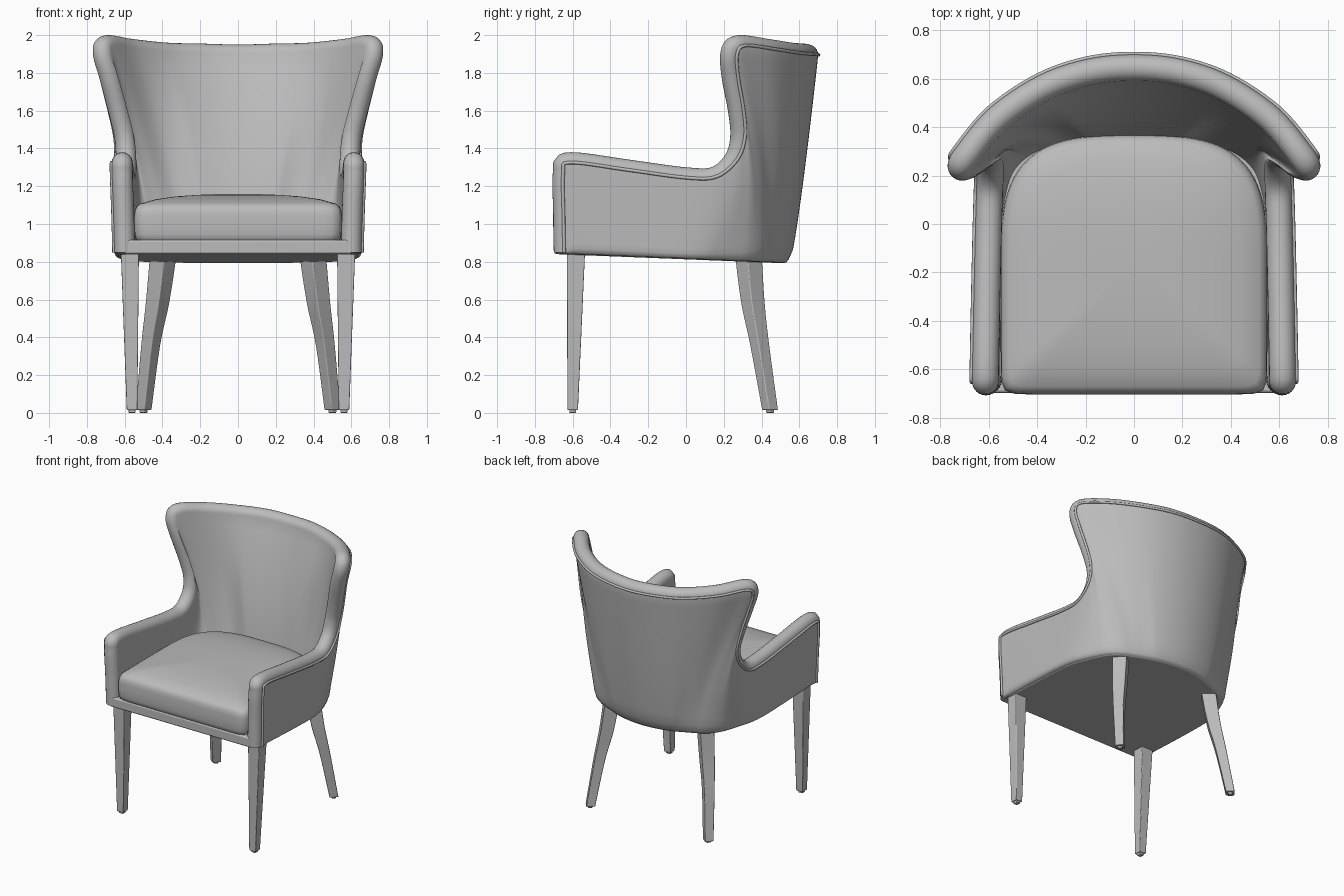
import bpy, bmesh, math
from mathutils import Vector

if "Cube" in bpy.data.objects:
    bpy.data.objects.remove(bpy.data.objects["Cube"])

grey = bpy.data.materials.new("grey upholstery")
grey.diffuse_color = (0.5, 0.5, 0.5, 1)
grey.use_nodes = True
grey.node_tree.nodes["Principled BSDF"].inputs["Base Color"].default_value = grey.diffuse_color


def loft(name, rings, angle=40, bevel=0):
    """Skin a list of equal closed rings and cap both ends."""
    bm = bmesh.new()
    vs = [[bm.verts.new(p) for p in r] for r in rings]
    n = len(rings[0])
    for a, b in zip(vs, vs[1:]):
        for i in range(n):
            j = (i + 1) % n
            bm.faces.new((a[i], a[j], b[j], b[i]))
    bm.faces.new(vs[0])
    bm.faces.new(vs[-1])
    bmesh.ops.recalc_face_normals(bm, faces=bm.faces)
    me = bpy.data.meshes.new(name)
    bm.to_mesh(me)
    bm.free()
    ob = bpy.data.objects.new(name, me)
    bpy.context.collection.objects.link(ob)
    me.materials.append(grey)
    if bevel:
        m = ob.modifiers.new("bevel", 'BEVEL')
        m.width, m.segments, m.limit_method = bevel, 3, 'ANGLE'
    bpy.ops.object.select_all(action='DESELECT')
    ob.select_set(True)
    bpy.context.view_layer.objects.active = ob
    bpy.ops.object.shade_smooth_by_angle(angle=math.radians(angle))
    return ob


def spline(rows, steps):
    """Catmull-Rom interpolation through rows of numbers."""
    out, last = [], len(rows) - 1
    for i in range(last):
        a, b, c, d = (rows[min(max(k, 0), last)] for k in range(i - 1, i + 3))
        for s in range(steps):
            t = s / steps
            out.append([q + 0.5 * t * (r - p + t * (2*p - 5*q + 4*r - w + t * (3*(q - r) + w - p)))
                        for p, q, r, w in zip(a, b, c, d)])
    return out + [list(rows[-1])]


# Right half of the shell, arm front to back centre:
# outer bottom x,y | inner bottom x,y | edge seam x,y,z | facing angle
half = [
    (.655, -.645, .55, -.645, .655, -.645, .85, 0),
    (.655, -.62, .55, -.62, .660, -.648, 1.05, 0),
    (.655, -.58, .55, -.58, .668, -.650, 1.27, 0),
    (.655, -.52, .55, -.52, .668, -.610, 1.325, 0),
    (.655, -.30, .55, -.30, .662, -.300, 1.285, 0),
    (.650, -.05, .55, -.05, .655, 0.00, 1.245, 0),
    (.635, .08, .54, .05, .650, .160, 1.25, 5),
    (.605, .18, .52, .13, .645, .270, 1.34, 15),
    (.570, .27, .495, .19, .650, .312, 1.46, 25),
    (.540, .33, .455, .24, .680, .305, 1.60, 30),
    (.500, .38, .415, .275, .725, .275, 1.78, 35),
    (.450, .42, .37, .30, .757, .270, 1.90, 38),
    (.400, .445, .32, .315, .735, .315, 1.945, 42),
    (.330, .475, .26, .33, .600, .475, 1.925, 50),
    (.230, .515, .18, .338, .400, .610, 1.905, 65),
    (.120, .54, .09, .34, .200, .68, 1.90, 78),
    (0, .55, 0, .34, 0, .70, 1.895, 90),
]
flip = [(-a, b, -c, d, -e, f, g, 180 - n) for a, b, c, d, e, f, g, n in half[-2::-1]]
cols = spline(half + flip, 6)


def base_z(y):
    return .845 - .05 * (y + .7) / 1.25


def panel(p, q, power, bow):
    """Curved upholstery line from p to q, bowed backwards."""
    pts = []
    for s in range(17):
        t = s / 16
        v = p.lerp(q, t ** power)
        v.y += bow * math.sin(math.pi * t)
        v.z = p.z + (q.z - p.z) * t
        pts.append(v)
    return pts


# Wrap-around shell: outer panel, rolled edge, inner panel
edge = [Vector(c[4:7]) for c in cols]
rings, seam = [], []
for k, c in enumerate(cols):
    n = math.radians(c[7])
    eo = edge[k]
    w = Vector((math.cos(n), math.sin(n), 0)) * .11
    ei = eo - w
    tangent = edge[min(k + 1, len(edge) - 1)] - edge[max(k - 1, 0)]
    out = w.cross(tangent).normalized() * .055
    b = Vector((c[0], c[1], base_z(c[1])))
    i = Vector((c[2], c[3], base_z(c[3])))
    facing = min(c[7], 180 - c[7])
    wing = max(0, math.cos(math.radians((facing - 35) * 3)))
    back = min(1, max(0, (facing - 40) / 30))
    roll = [(eo + ei) / 2 + w / 2 * math.cos(a) + out * math.sin(a)
            for a in (math.pi * s / 12 for s in range(1, 12))]
    outer = panel(b, eo, .8 + .55 * wing, .03 * wing)
    # rounded lower edge
    lower = [b - w.normalized() * .02, b - w.normalized() * .006 + Vector((0, 0, (eo.z - b.z) / 60))]
    inner = panel(i, ei, 1.1 + .5 * back, .06 * wing)
    rings.append(lower + outer[1:] + roll + inner[::-1])
    seam.append(eo + w.normalized() * .002)
loft("upholstered_shell", rings, 60)

# Piping along the outer seam
cu = bpy.data.curves.new("piping", 'CURVE')
cu.dimensions = '3D'
cu.bevel_depth, cu.bevel_resolution, cu.use_fill_caps = .009, 2, True
sp = cu.splines.new('POLY')
sp.points.add(len(seam) - 1)
for p, v in zip(sp.points, seam):
    p.co = (*v, 1)
cu.materials.append(grey)
bpy.context.collection.objects.link(bpy.data.objects.new("piping", cu))

# Seat base with front rail, following the shell's bottom outline
outline = [(c[0] * .96, c[1] * .96) for c in cols[::2]]
outline = [(.6, -.697)] + outline + [(-.6, -.697)]
loft("seat_base", [[(x, y, base_z(y) + dz) for x, y in outline] for dz in (-.004, .072)], 40, .012)

# Seat cushion: square front, rounded back, crowned top
plan = []
for s in range(128):
    a = 2 * math.pi * s / 128
    ca, sa = math.cos(a), math.sin(a)
    e = 3.2 if sa > 0 else 22
    r = (abs(ca) ** e + abs(sa) ** e) ** (-1 / e)
    plan.append((.55 * r * ca, .535 * r * sa))
layers = [(.5, .9), (.96, .905), (.985, .918), (.997, .945), (1, .99), (1, 1.045), (.994, 1.072),
          (.975, 1.094), (.94, 1.108), (.8, 1.13), (.6, 1.146), (.4, 1.154), (.2, 1.158), (.02, 1.159)]
loft("seat_cushion", [[(x * k, y * k - .168, z) for x, y in plan] for k, z in layers], 60)


# Legs: tapered square sections (x, y, z, half width)
def leg(name, side, sections, turn):
    rings = []
    for x, y, z, h in sections:
        r = h * math.sqrt(2)
        angs = [math.radians(turn + 45 + 90 * q) for q in range(4)]
        rings.append([(side * (x + r * math.cos(a)), y + r * math.sin(a), z) for a in angs])
    loft(name, rings, 30, .005)


front = [(.572, -.583, .88, .048), (.572, -.583, .82, .047), (.561, -.6, .015, .028)]
front_foot = [(.561, -.6, .02, .018), (.561, -.6, 0, .018)]
back_leg = spline([(.395, .33, .86, .051), (.403, .336, .77, .050), (.428, .356, .57, .045),
                   (.462, .39, .36, .037), (.50, .445, .015, .031)], 5)
back_foot = [(.50, .445, .02, .016), (.50, .445, 0, .016)]
for side, label in ((1, "right"), (-1, "left")):
    leg("front_leg_" + label, side, front, 0)
    leg("front_foot_" + label, side, front_foot, 0)
    leg("back_leg_" + label, side, back_leg, 40)
    leg("back_foot_" + label, side, back_foot, 40)
